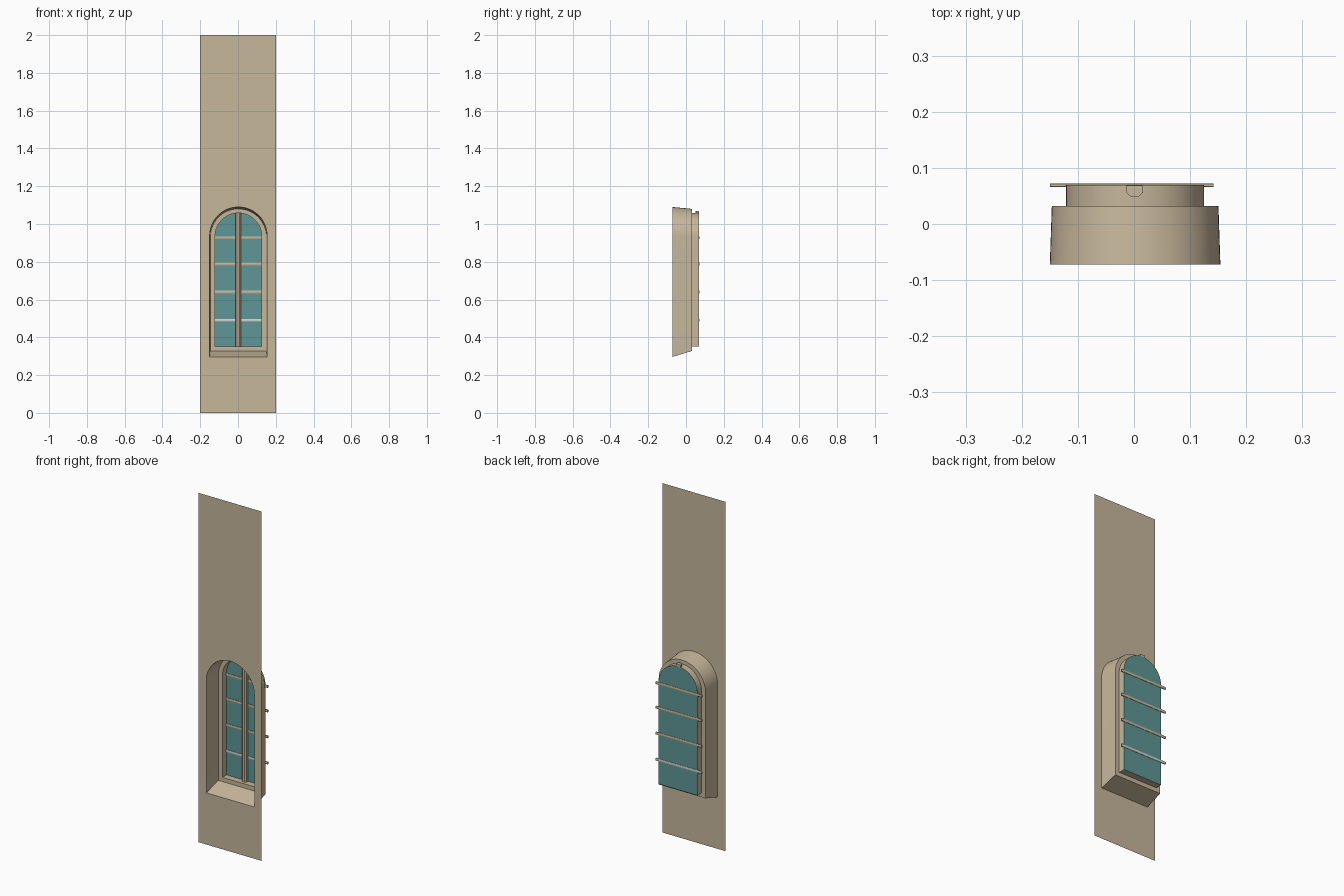
import bpy, bmesh, math

if "Cube" in bpy.data.objects:
    bpy.data.objects.remove(bpy.data.objects["Cube"])

SEG = 32      # segments round the arch
CX = 0.002    # window axis


def material(name, col):
    m = bpy.data.materials.new(name)
    m.diffuse_color = (*col, 1)
    m.use_nodes = True
    m.node_tree.nodes["Principled BSDF"].inputs["Base Color"].default_value = m.diffuse_color
    return m


stone = material("tan stone", (0.57, 0.475, 0.33))
glass = material("teal glass", (0.114, 0.305, 0.305))
pale = material("pale bar", (0.61, 0.64, 0.61))


def finish(bm, name, mat, smooth=False):
    me = bpy.data.meshes.new(name)
    bm.to_mesh(me)
    bm.free()
    me.materials.append(mat)
    ob = bpy.data.objects.new(name, me)
    bpy.context.collection.objects.link(ob)
    if smooth:
        bpy.ops.object.select_all(action='DESELECT')
        ob.select_set(True)
        bpy.context.view_layer.objects.active = ob
        bpy.ops.object.shade_smooth_by_angle(angle=math.radians(30))
    return ob


def arch(bm, hw, bottom, top, y):
    """Ring of vertices: flat foot, straight jambs, half-round head."""
    pts = [(-hw, bottom), (hw, bottom)]
    for i in range(SEG + 1):
        a = math.pi * i / SEG
        pts.append((hw * math.cos(a), top - hw + hw * math.sin(a)))
    return [bm.verts.new((CX + x, y, z)) for x, z in pts]


def ring_edges(bm, ring):
    return [bm.edges.new((ring[i - 1], ring[i])) for i in range(len(ring))]


OPENING = (0.152, 0.296, 1.09, -0.0725)   # hole in the wall
REVEAL = (0.1485, 0.328, 1.08, 0.032)     # back of the splayed reveal
FRAME = (0.123, 0.352, 1.058, 0.032)      # inner edge of frame face
RECESS = (0.123, 0.352, 1.058, 0.0695)    # glass plane

# Wall sheet with arched hole
bm = bmesh.new()
rect = [bm.verts.new((x, -0.0725, z)) for x, z in ((-.2, 0), (.2, 0), (.2, 2), (-.2, 2))]
edges = ring_edges(bm, rect) + ring_edges(bm, arch(bm, *OPENING))
bmesh.ops.triangle_fill(bm, edges=edges, use_beauty=True, normal=(0, -1, 0))
finish(bm, "wall", stone)

# Splayed reveal, frame face and inner recess as one stepped skin
bm = bmesh.new()
rings = [arch(bm, *p) for p in (OPENING, REVEAL, FRAME, RECESS)]
for a, b in zip(rings, rings[1:]):
    for i in range(len(a)):
        bm.faces.new((a[i - 1], a[i], b[i], b[i - 1]))
finish(bm, "window_reveal", stone, True)

# Glass pane
bm = bmesh.new()
bm.faces.new(arch(bm, *RECESS))
finish(bm, "glass_pane", glass)


def extrude_profile(name, pts, mat):
    """Closed bar from two matching end profiles."""
    bm = bmesh.new()
    a, b = [[bm.verts.new(p) for p in end] for end in pts]
    bm.faces.new(a)
    bm.faces.new(b)
    for i in range(len(a)):
        bm.faces.new((a[i - 1], a[i], b[i], b[i - 1]))
    bmesh.ops.recalc_face_normals(bm, faces=bm.faces)
    finish(bm, name, mat)


# Upright mullion with chamfered front
prof = [(-.015, .069), (-.015, .056), (-.007, .049), (.007, .049), (.015, .056), (.015, .069)]
extrude_profile("mullion", [[(CX - .001 + x, y, z) for x, y in prof] for z in (.352, 1.07)], stone)

# Glazing bars, showing on both sides of the glass
prof = [(.0665, -.007), (.0655, -.003), (.0655, .003), (.0665, .007),
        (.0715, .007), (.0725, .003), (.0725, -.003), (.0715, -.007)]
for i, z0 in enumerate((.49, .64, .788, .928)):
    extrude_profile(f"glazing_bar_{i + 1}",
                    [[(x, y, z0 + z) for y, z in prof] for x in (-.15, .142)],
                    pale if i == 0 else stone)
